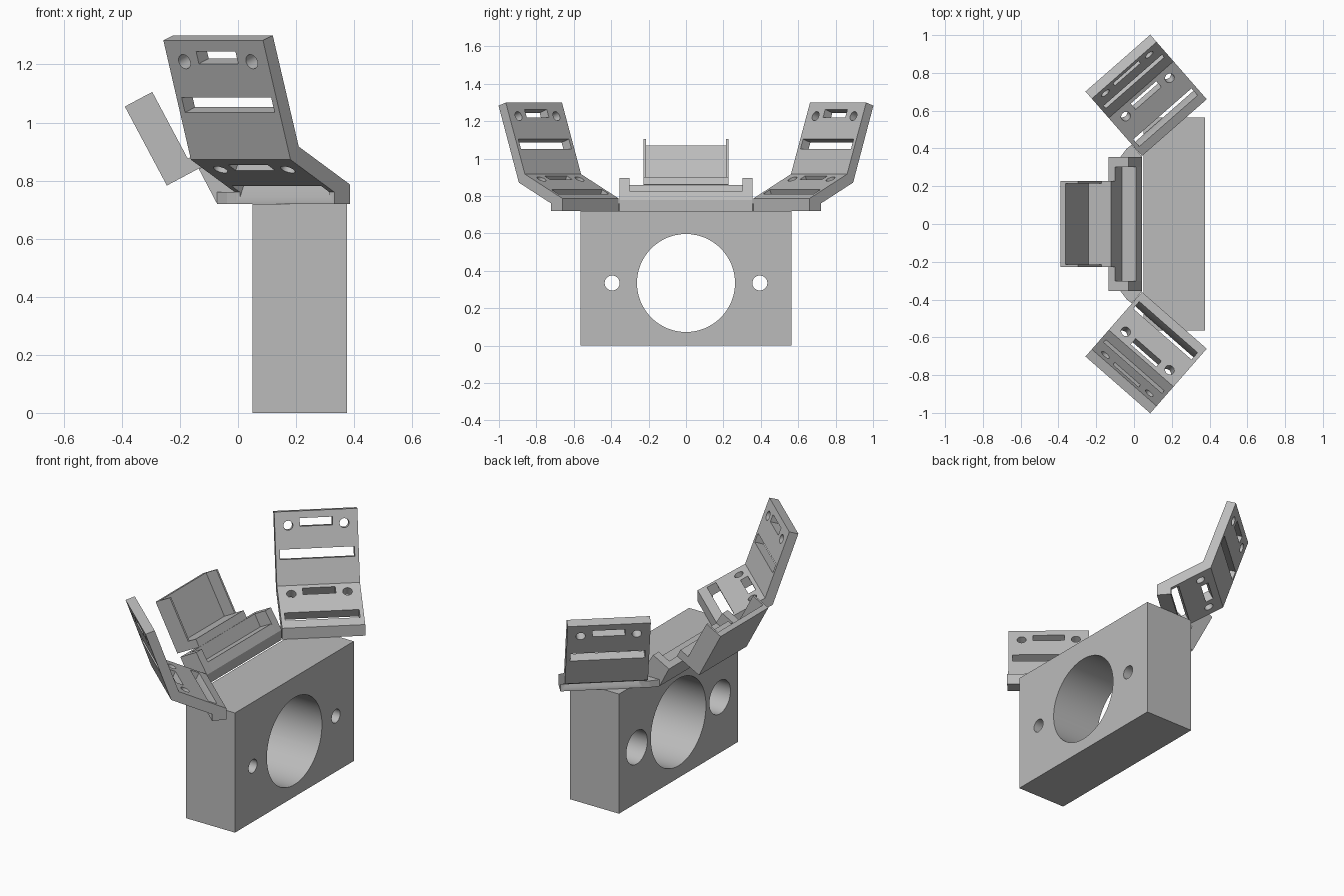
import bpy, bmesh, math
from mathutils import Matrix, Vector

cube = bpy.data.objects.get("Cube")
if cube:
    bpy.data.objects.remove(cube, do_unlink=True)

grey = bpy.data.materials.new("light_grey")
grey.use_nodes = True
grey.diffuse_color = (0.5, 0.5, 0.5, 1)
grey.node_tree.nodes["Principled BSDF"].inputs["Base Color"].default_value = (0.5, 0.5, 0.5, 1)


def finish(bm, name):
    bmesh.ops.recalc_face_normals(bm, faces=bm.faces)
    mesh = bpy.data.meshes.new(name)
    bm.to_mesh(mesh)
    bm.free()
    mesh.materials.append(grey)
    obj = bpy.data.objects.new(name, mesh)
    bpy.context.collection.objects.link(obj)
    return obj


def add_prism(bm, points, depth):
    """Extrude a closed outline of 3D points along depth."""
    face = bm.faces.new([bm.verts.new(p) for p in points])
    ext = bmesh.ops.extrude_face_region(bm, geom=[face])
    moved = [g for g in ext["geom"] if isinstance(g, bmesh.types.BMVert)]
    bmesh.ops.translate(bm, verts=moved, vec=depth)


def y_prism(bm, profile, y0, y1):
    add_prism(bm, [(x, y0, z) for x, z in profile], (0, y1 - y0, 0))


def add_box(bm, frame, size):
    bmesh.ops.create_cube(bm, size=1, matrix=frame @ Matrix.Diagonal((*size, 1)))


def add_cylinder(bm, frame, radius, depth, sides=64):
    bmesh.ops.create_cone(bm, cap_ends=True, segments=sides, radius1=radius,
                          radius2=radius, depth=depth, matrix=frame)


def cut(obj, bm):
    """Subtract the cutter mesh and apply the result."""
    cutter = finish(bm, "cutter")
    cutter.hide_render = True
    mod = obj.modifiers.new("cut", "BOOLEAN")
    mod.operation = "DIFFERENCE"
    mod.solver = "EXACT"
    mod.use_self = True
    mod.object = cutter
    bpy.context.view_layer.objects.active = obj
    bpy.ops.object.modifier_apply(modifier=mod.name)
    bpy.data.objects.remove(cutter, do_unlink=True)


def smooth(obj):
    bpy.ops.object.select_all(action="DESELECT")
    obj.select_set(True)
    bpy.context.view_layer.objects.active = obj
    bpy.ops.object.shade_smooth_by_angle(angle=math.radians(30))


# Main block with a large bore and two counterbored screw holes
bm = bmesh.new()
add_box(bm, Matrix.Translation((0.213, 0, 0.36)), (0.325, 1.13, 0.72))
block = finish(bm, "mount_block")
turn = Matrix.Rotation(math.pi / 2, 4, "Y")
bores = [(0, 0.262, 0.213, 0.6)]
for side in (-1, 1):
    bores += [(side * 0.395, 0.1, 0.05, 0.46), (side * 0.395, 0.04, 0.213, 0.6)]
for y, radius, x, depth in bores:
    bm = bmesh.new()
    add_cylinder(bm, Matrix.Translation((x, y, 0.335)) @ turn, radius, depth)
    cut(block, bm)
smooth(block)

# Folded side bracket, built in local axes: x = width, y = outward, z = up
WIDTH = 0.456
profile = [(0, 0.72), (0, 0.787), (0.267, 0.917), (0.403, 1.30),
           (0.454, 1.283), (0.31, 0.872), (0.08, 0.76), (0.08, 0.72)]
bm = bmesh.new()
add_prism(bm, [(0, u, z) for u, z in profile], (WIDTH, 0, 0))
bracket = finish(bm, "left_side_bracket")

# Each leg gets a short slot, two screw holes and a long strap slot
for top, angle, shift in (((0.267, 0.917), 25.7, -0.018), ((0.403, 1.30), 70.5, 0)):
    leg = Matrix.Translation((WIDTH / 2, *top)) @ Matrix.Rotation(math.radians(angle), 4, "X")
    bm = bmesh.new()
    add_box(bm, leg @ Matrix.Translation((0, -0.062 - shift, -0.04)), (0.18, 0.045, 0.12))
    add_box(bm, leg @ Matrix.Translation((0, -0.235 - shift, -0.04)), (0.41, 0.055, 0.12))
    for side in (-1, 1):
        add_cylinder(bm, leg @ Matrix.Translation((side * 0.154, -0.077 - shift, -0.04)),
                     0.026, 0.12, 32)
    cut(bracket, bm)

# Place the bracket on the left corner and mirror it to the other
place = Matrix.Translation((0.042, 0.36, 0)) @ Matrix.Rotation(math.radians(41.2), 4, "Z")
bracket.data.transform(place)
bm = bmesh.new()
bm.from_mesh(bracket.data)
bmesh.ops.scale(bm, vec=(1, -1, 1), verts=bm.verts)
mirrored = finish(bm, "right_side_bracket")
for obj in (bracket, mirrored):
    smooth(obj)

# Centre bracket foot: L-shaped channel closed by end cheeks
foot = [(-0.072, 0.72), (-0.135, 0.84), (-0.1, 0.859), (-0.063, 0.79),
        (0.01, 0.828), (0.042, 0.78), (0.042, 0.72)]
cheek = [(-0.072, 0.72), (-0.135, 0.84), (-0.03, 0.896), (0.042, 0.78), (0.042, 0.72)]
bm = bmesh.new()
y_prism(bm, foot, -0.302, 0.302)
for side in (-1, 1):
    y_prism(bm, cheek, side * 0.302, side * 0.355)
finish(bm, "centre_bracket_foot")

# Corner webs joining the foot to the side brackets
web = [(0.042, 0.355), (-0.011, 0.42), (-0.038, 0.4), (-0.072, 0.355)]
for side, name in ((1, "left_web"), (-1, "right_web")):
    bm = bmesh.new()
    add_prism(bm, [(x, side * y, 0.72) for x, y in web], (0, 0, 0.04))
    finish(bm, name)

# Centre tray: back plate, floor and two thin side walls, in its tilted frame
tilt = Vector((0.883, 0.47))
rise = Vector((-0.47, 0.883))
corner = Vector((-0.245, 0.783))


def tray_rect(a0, a1, b0, b1):
    return [tuple(corner + tilt * a + rise * b)
            for a, b in ((a0, b0), (a1, b0), (a1, b1), (a0, b1))]


bm = bmesh.new()
y_prism(bm, tray_rect(0, 0.03, 0, 0.308), -0.215, 0.215)
y_prism(bm, tray_rect(0.03, 0.165, 0, 0.048), -0.215, 0.215)
for side in (-1, 1):
    y_prism(bm, tray_rect(0, 0.107, 0, 0.308), side * 0.215, side * 0.227)
    y_prism(bm, tray_rect(0.107, 0.165, 0, 0.048), side * 0.215, side * 0.227)
finish(bm, "centre_tray")
